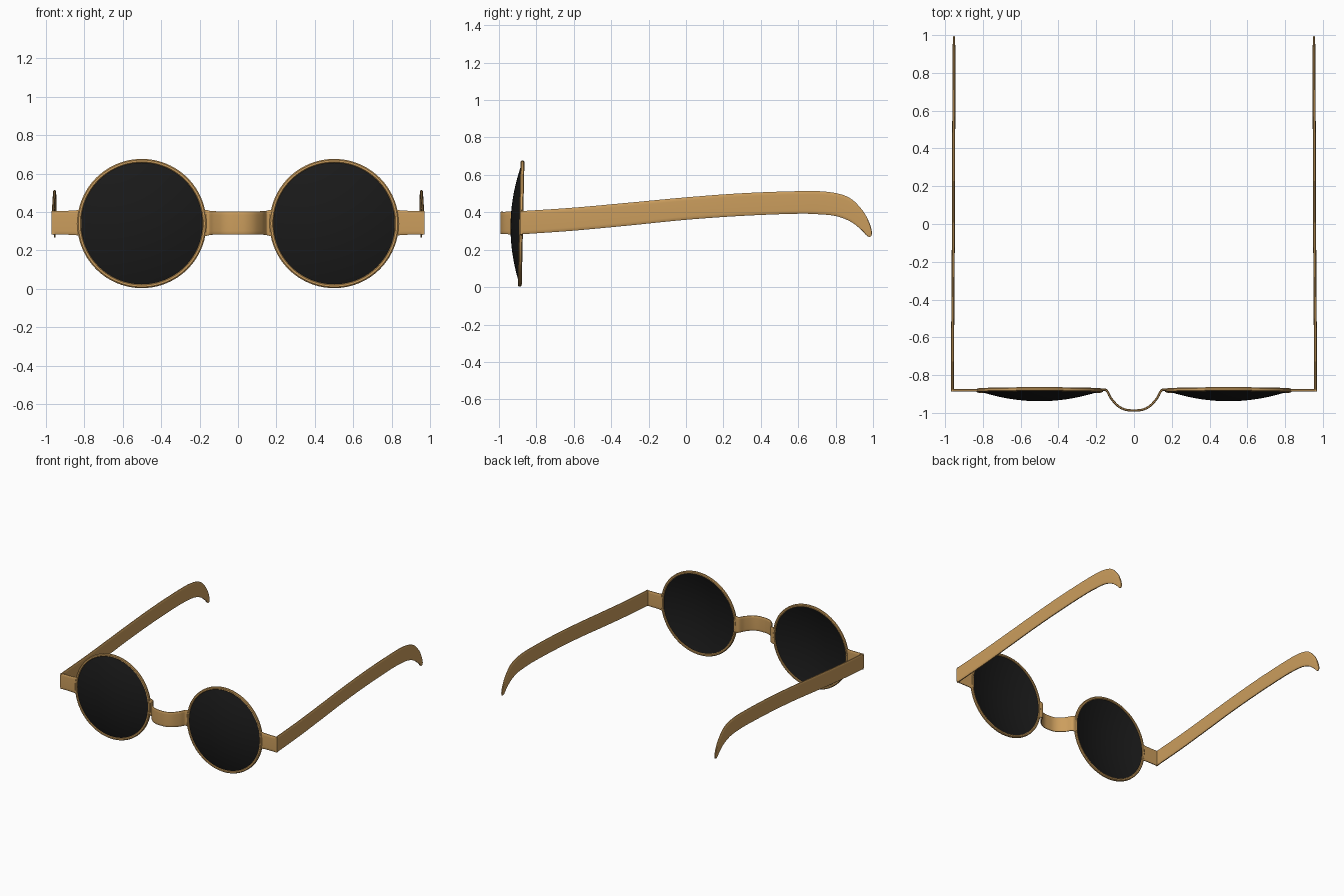
import bpy, bmesh, math
from mathutils import Vector, Matrix

if "Cube" in bpy.data.objects:
    bpy.data.objects.remove(bpy.data.objects["Cube"])


def material(name, rgb):
    m = bpy.data.materials.new(name)
    m.diffuse_color = (*rgb, 1)
    m.use_nodes = True
    m.node_tree.nodes["Principled BSDF"].inputs["Base Color"].default_value = m.diffuse_color
    return m


FRAME = material("tan_frame", (0.60, 0.34, 0.11))
DARK = material("dark_lens", (0.010, 0.010, 0.010))
LENS_C = Vector((0.5, -0.882, 0.34))
TILT = Matrix.Rotation(-0.022, 4, 'X')


def finish(bm, name, mat, mirror=True, angle=35):
    bmesh.ops.recalc_face_normals(bm, faces=bm.faces)
    me = bpy.data.meshes.new(name)
    bm.to_mesh(me)
    bm.free()
    me.materials.append(mat)
    ob = bpy.data.objects.new(name, me)
    bpy.context.collection.objects.link(ob)
    bpy.ops.object.select_all(action='DESELECT')
    ob.select_set(True)
    bpy.context.view_layer.objects.active = ob
    bpy.ops.object.shade_smooth_by_angle(angle=math.radians(angle))
    if mirror:
        mod = ob.modifiers.new("mirror", 'MIRROR')
        mod.use_mirror_merge = False
    return ob


def lathe(name, profile, mat, closed, steps=96):
    """Spin (radius, y) points around the lens axis."""
    bm = bmesh.new()
    vs = [bm.verts.new((r, y, 0)) for r, y in profile]
    pairs = list(zip(vs, vs[1:])) + ([(vs[-1], vs[0])] if closed else [])
    es = [bm.edges.new(p) for p in pairs]
    bmesh.ops.spin(bm, geom=vs + es, cent=(0, 0, 0), axis=(0, 1, 0),
                   angle=math.tau, steps=steps)
    bmesh.ops.remove_doubles(bm, verts=bm.verts, dist=1e-5)
    bm.transform(Matrix.Translation(LENS_C) @ TILT)
    return finish(bm, name, mat)


def smooth_path(pts, n=6):
    """Catmull-Rom samples through tuples of any length."""
    p = [pts[0]] + list(pts) + [pts[-1]]
    out = []
    for i in range(1, len(p) - 2):
        for k in range(n):
            t = k / n
            out.append(tuple(
                0.5 * (2*b + (c-a)*t + (2*a-5*b+4*c-d)*t*t + (3*b-a-3*c+d)*t**3)
                for a, b, c, d in zip(*p[i-1:i+3])))
    return out + [tuple(pts[-1])]


# Flat strip section: (position from bottom to top, thickness factor)
SECTION = [(0, 0.45), (0.05, 0.9), (0.15, 1), (0.85, 1), (0.95, 0.9), (1, 0.45)]
SECTION += [(u, -s) for u, s in reversed(SECTION)]


def strip(name, stations, mirror=True):
    """Loft a thin strip through (bottom, top, side vector) stations."""
    bm = bmesh.new()
    rings = [[bm.verts.new(b.lerp(t, u) + side * s) for u, s in SECTION]
             for b, t, side in stations]
    n = len(SECTION)
    for r0, r1 in zip(rings, rings[1:]):
        for i in range(n):
            j = (i + 1) % n
            bm.faces.new((r0[i], r0[j], r1[j], r1[i]))
    bm.faces.new(rings[0])
    bm.faces.new(rings[-1])
    return finish(bm, name, FRAME, mirror)


# Round rims
lathe("rim", [(0.316, -0.006), (0.320, -0.010), (0.330, -0.010), (0.336, -0.005),
              (0.336, 0.006), (0.330, 0.011), (0.320, 0.011), (0.316, 0.007)],
      FRAME, True)

# Domed lenses, a thin shell bulging forward
R, SAG = 0.320, 0.053
N = 14
front = [(R * i / N, -0.003 - SAG * (1 - (i / N) ** 2)) for i in range(N + 1)]
back = [(r, y + 0.006) for r, y in reversed(front)]
lathe("lens", front + back, DARK, False)

# Bridge bowed forward between the rims: (x, y, half height)
half = [(0.185, -0.880, 0.072), (0.16, -0.877, 0.066), (0.143, -0.884, 0.062),
        (0.122, -0.922, 0.061), (0.085, -0.963, 0.060), (0.045, -0.983, 0.060)]
path = smooth_path([(-x, y, h) for x, y, h in half] + [(0, -0.987, 0.060)] + half[::-1])
stations = []
for i, (x, y, h) in enumerate(path):
    a, b = path[max(i - 1, 0)], path[min(i + 1, len(path) - 1)]
    side = Vector((a[1] - b[1], b[0] - a[0], 0)).normalized() * 0.006
    stations.append((Vector((x, y, 0.343 - h)), Vector((x, y, 0.343 + h)), side))
strip("bridge", stations, mirror=False)

# End pieces joining rims to temples, flaring at the rim: (x, half height)
strip("end_piece", [(Vector((x, -0.880, 0.344 - h)), Vector((x, -0.880, 0.344 + h)),
                     Vector((0, 0.007, 0)))
                    for x, h in [(0.815, 0.074), (0.83, 0.067), (0.85, 0.063),
                                 (0.90, 0.062), (0.969, 0.062)]])

# Temples: (bottom y, bottom z, top y, top z, half thickness, centre x)
temple = [(-0.887, 0.282, -0.887, 0.406, 0.008, 0.961),
          (-0.60, 0.302, -0.60, 0.425, 0.008, 0.960),
          (-0.30, 0.330, -0.30, 0.452, 0.008, 0.958),
          (0.00, 0.360, 0.00, 0.480, 0.008, 0.956),
          (0.30, 0.381, 0.30, 0.502, 0.008, 0.955),
          (0.58, 0.392, 0.60, 0.513, 0.008, 0.954),
          (0.70, 0.390, 0.76, 0.509, 0.008, 0.953),
          (0.80, 0.380, 0.87, 0.480, 0.0075, 0.953),
          (0.88, 0.350, 0.94, 0.415, 0.007, 0.953),
          (0.935, 0.308, 0.978, 0.350, 0.006, 0.953),
          (0.963, 0.278, 0.994, 0.295, 0.005, 0.953),
          (0.978, 0.268, 0.990, 0.271, 0.003, 0.953)]
strip("temple", [(Vector((x, by, bz)), Vector((x, ty, tz)), Vector((w, 0, 0)))
                 for by, bz, ty, tz, w, x in smooth_path(temple)])
